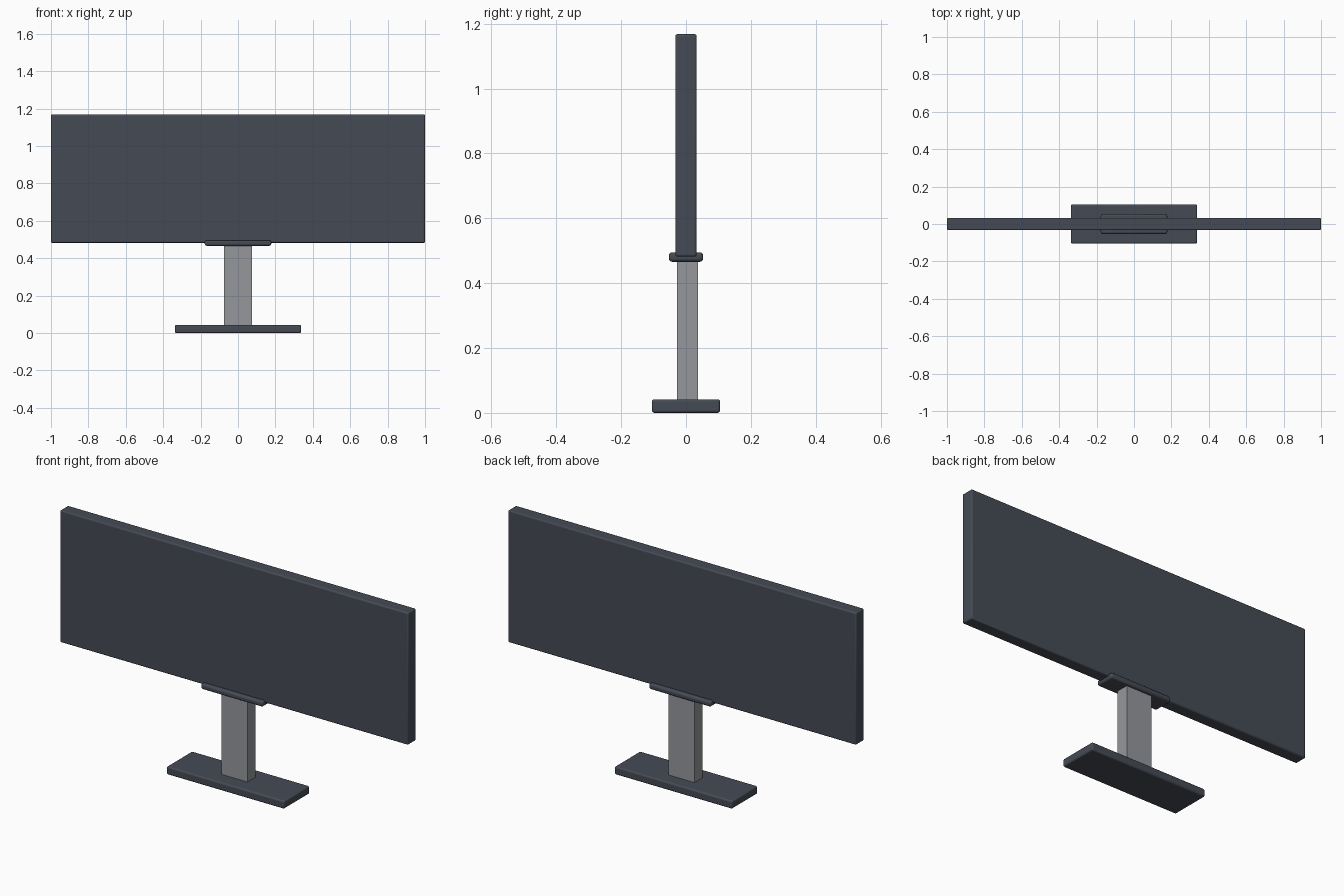
import bpy
import math

if "Cube" in bpy.data.objects:
    bpy.data.objects.remove(bpy.data.objects["Cube"])


def material(name, color):
    mat = bpy.data.materials.new(name)
    mat.diffuse_color = color
    mat.use_nodes = True
    mat.node_tree.nodes["Principled BSDF"].inputs["Base Color"].default_value = mat.diffuse_color
    return mat


dark = material("dark_plastic", (0.06, 0.07, 0.09, 1))
metal = material("grey_metal", (0.30, 0.31, 0.33, 1))


def box(name, size, z0, y=0.0, bevel=0.0, mat=dark):
    """Box standing on z0, with optional rounded edges."""
    bpy.ops.mesh.primitive_cube_add(size=1, location=(0, y, z0 + size[2] / 2))
    ob = bpy.context.object
    ob.name = name
    ob.scale = size
    bpy.ops.object.transform_apply(location=False, rotation=False, scale=True)
    ob.data.materials.append(mat)
    if bevel:
        mod = ob.modifiers.new("rounded_edges", 'BEVEL')
        mod.width = bevel
        mod.segments = 3
        bpy.ops.object.shade_smooth_by_angle(angle=math.radians(35))
    return ob


# Foot plate
box("base", (0.676, 0.21, 0.042), 0.0, bevel=0.008)
# Upright, set slightly towards the back
box("neck", (0.148, 0.065, 0.45), 0.03, y=0.004, mat=metal)
# Bracket under the screen
box("bracket", (0.356, 0.106, 0.029), 0.466, bevel=0.01)
# Wide screen panel
box("screen_panel", (2.0, 0.066, 0.686), 0.482, bevel=0.007)
